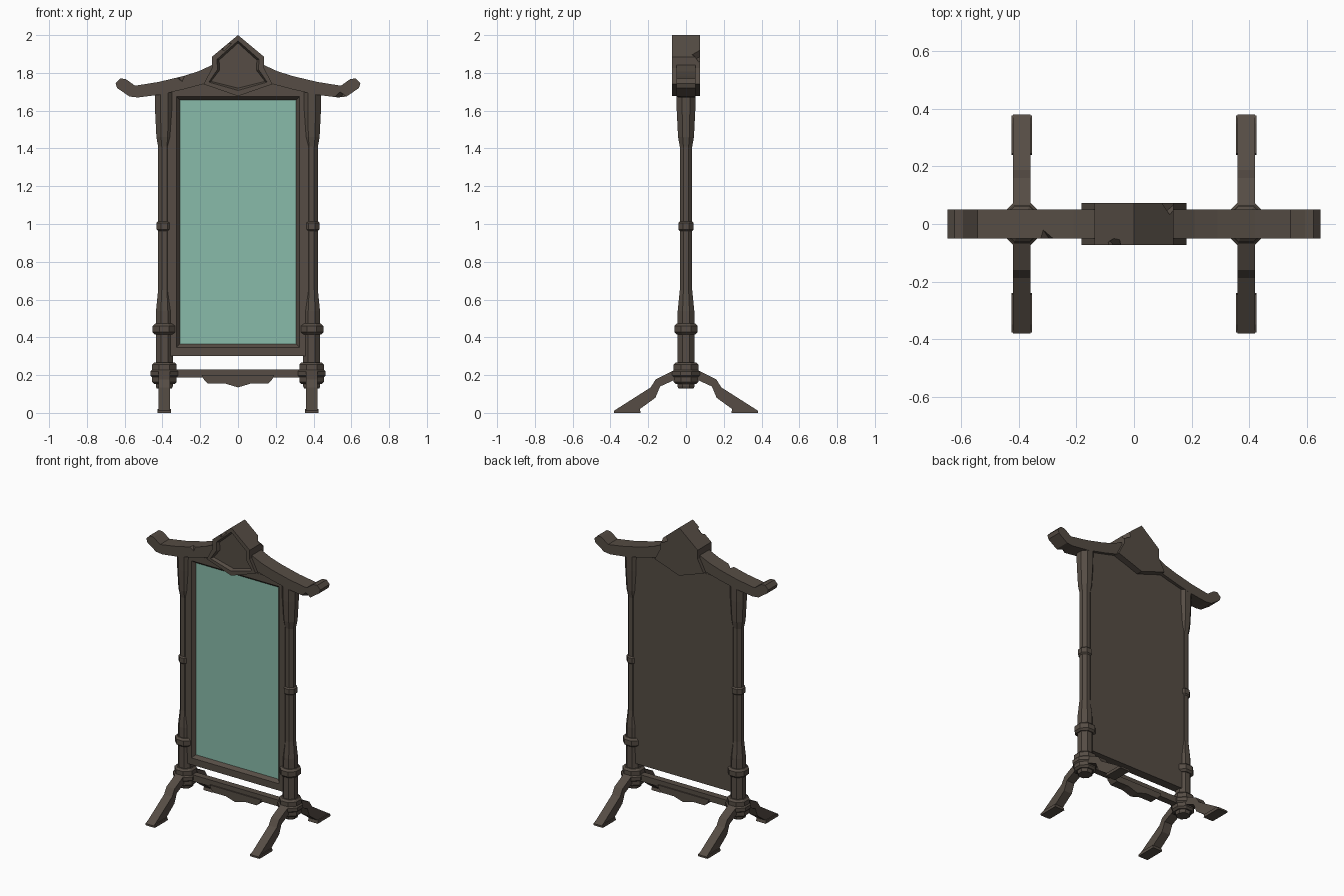
import bpy, bmesh, math
from mathutils import Matrix

if "Cube" in bpy.data.objects:
    bpy.data.objects.remove(bpy.data.objects["Cube"])


def material(name, rgb):
    m = bpy.data.materials.new(name)
    m.diffuse_color = (*rgb, 1)
    m.use_nodes = True
    m.node_tree.nodes["Principled BSDF"].inputs["Base Color"].default_value = m.diffuse_color
    return m


WOOD = material("dark_wood", (0.092, 0.073, 0.058))
GLASS = material("green_mirror", (0.25, 0.50, 0.40))


def finish(name, bm, mats=(WOOD,)):
    bmesh.ops.recalc_face_normals(bm, faces=bm.faces)
    me = bpy.data.meshes.new(name)
    bm.to_mesh(me)
    bm.free()
    for m in mats:
        me.materials.append(m)
    ob = bpy.data.objects.new(name, me)
    bpy.context.collection.objects.link(ob)
    return ob


def prism(name, pts, half, axis='y', centre=0.0, recess=None):
    """Extrude a profile: (x,z) along y, or (y,z) along x."""
    bm = bmesh.new()

    def co(p, d):
        return (p[0], centre + d, p[1]) if axis == 'y' else (centre + d, p[0], p[1])
    front = bm.faces.new([bm.verts.new(co(p, -half)) for p in pts])
    back = bmesh.ops.extrude_face_region(bm, geom=[front])
    vs = [g for g in back['geom'] if isinstance(g, bmesh.types.BMVert)]
    for v in vs:
        v.co = v.co + (Matrix.Identity(3).col[1 if axis == 'y' else 0] * 2 * half)
    bmesh.ops.recalc_face_normals(bm, faces=bm.faces)
    if recess:
        f = min(bm.faces, key=lambda f: f.calc_center_median().y)
        bmesh.ops.inset_region(bm, faces=[f], thickness=recess[0], depth=0)
        bmesh.ops.inset_region(bm, faces=[f], thickness=recess[1], depth=-recess[2])
    return finish(name, bm)


def lathe(name, profile, x, sides=8):
    """Octagonal turning about a vertical axis; profile is (z, flat radius)."""
    bm = bmesh.new()
    rings = []
    for z, r in profile:
        R = r / math.cos(math.pi / sides)
        rings.append([bm.verts.new((x + R * math.cos(math.tau * (i + .5) / sides),
                                    R * math.sin(math.tau * (i + .5) / sides), z))
                      for i in range(sides)])
    for a, b in zip(rings, rings[1:]):
        for i in range(sides):
            j = (i + 1) % sides
            bm.faces.new((a[i], a[j], b[j], b[i]))
    bm.faces.new(rings[0])
    bm.faces.new(rings[-1])
    return finish(name, bm)


def box(name, x0, x1, half_y, z0, z1):
    return prism(name, [(x0, z0), (x1, z0), (x1, z1), (x0, z1)], half_y)


def ring(name, x, z0, z1, r):
    b = 0.012
    return lathe(name, [(z0, r - b), (z0 + b, r), (z1 - b, r), (z1, r - b)], x)


def mirrored(half):
    """Left half outline from top centre to bottom centre -> full outline."""
    return half + [(-x, z) for x, z in reversed(half) if abs(x) > 1e-6]


def chip(target, loc, size, rot):
    """Small wedge knocked out of an edge."""
    bm = bmesh.new()
    bmesh.ops.create_cube(bm, size=size)
    bm.transform(Matrix.Translation(loc) @ Matrix.Rotation(rot[2], 4, 'Z')
                 @ Matrix.Rotation(rot[1], 4, 'Y') @ Matrix.Rotation(rot[0], 4, 'X'))
    cutter = finish("chip_cutter", bm)
    cutter.hide_render = True
    mod = target.modifiers.new("chip", 'BOOLEAN')
    mod.operation, mod.object, mod.solver = 'DIFFERENCE', cutter, 'EXACT'
    dg = bpy.context.evaluated_depsgraph_get()
    dg.update()
    new = bpy.data.meshes.new_from_object(target.evaluated_get(dg))
    target.modifiers.clear()
    target.data = new
    bpy.data.objects.remove(cutter)


# framed mirror panel with sloped rebate
bm = bmesh.new()
bmesh.ops.create_cube(bm, size=1, matrix=Matrix.Translation((0, 0, 1.01))
                      @ Matrix.Diagonal((0.744, 0.06, 1.42, 1)))
f = min(bm.faces, key=lambda f: f.calc_center_median().y)
bmesh.ops.inset_region(bm, faces=[f], thickness=0.065, depth=0)
bmesh.ops.inset_region(bm, faces=[f], thickness=0.025, depth=-0.022)
f.material_index = 1
finish("mirror_frame", bm, (WOOD, GLASS))
box("header_board", -0.3, 0.3, 0.028, 1.70, 1.76)

# curved roof beam with upturned tips
beam = prism("roof_beam", mirrored([
    (0, 1.90), (-0.13, 1.845), (-0.21, 1.808), (-0.29, 1.783), (-0.42, 1.752),
    (-0.545, 1.732), (-0.595, 1.768), (-0.625, 1.77), (-0.648, 1.745), (-0.64, 1.72),
    (-0.575, 1.675), (-0.53, 1.67), (-0.41, 1.685), (-0.28, 1.715), (-0.15, 1.75),
    (0, 1.77)]), 0.05)
chip(beam, (-0.31, -0.06, 1.80), 0.06, (0.6, 0.3, 0.8))
chip(beam, (0.54, -0.06, 1.665), 0.05, (0.6, 0.3, 0.8))

# central gable with recessed front
gable = prism("roof_gable", mirrored([
    (0, 2.0), (-0.138, 1.885), (-0.138, 1.825), (-0.182, 1.74), (0, 1.677)]),
    0.073, recess=(0.03, 0.012, 0.02))
chip(gable, (0.13, 0.075, 1.90), 0.06, (0.5, 0.2, 0.7))
chip(gable, (-0.07, -0.085, 1.95), 0.05, (0.2, 0.6, 0.8))

# bottom stretcher and its carved apron
box("stretcher", -0.36, 0.36, 0.022, 0.187, 0.23)
prism("stretcher_apron", mirrored([
    (0, 0.20), (-0.19, 0.20), (-0.185, 0.182), (-0.16, 0.156), (-0.07, 0.156),
    (0, 0.135)]), 0.03)

LEG = [(0.02, 0.245), (0.06, 0.228), (0.16, 0.178), (0.187, 0.135), (0.38, 0.012),
       (0.38, 0), (0.25, 0), (0.245, 0.02), (0.162, 0.08), (0.137, 0.14),
       (0.06, 0.175), (0.02, 0.18)]
FOOT = [(0.24, 0), (0.378, 0), (0.378, 0.01), (0.35, 0.02), (0.245, 0.02)]

for side, s in (("left", -1), ("right", 1)):
    x = 0.39 * s
    # post with collars and base hub
    lathe(side + "_post", [(0.13, 0.04), (0.14, 0.045), (0.54, 0.044), (0.65, 0.033),
                           (1.41, 0.033), (1.46, 0.042), (1.60, 0.049), (1.71, 0.05)], x)
    ring(side + "_lower_collar", x, 0.415, 0.472, 0.062)
    ring(side + "_middle_collar", x, 0.96, 1.018, 0.041)
    ring(side + "_hub", x, 0.152, 0.268, 0.065)
    ring(side + "_hub_band", x, 0.185, 0.232, 0.073)
    # splayed legs and foot pads
    for end, t in (("front", -1), ("back", 1)):
        prism(f"{side}_{end}_leg", [(y * t, z) for y, z in LEG], 0.03, 'x', x)
        prism(f"{side}_{end}_foot", [(y * t, z) for y, z in FOOT], 0.036, 'x', x)
